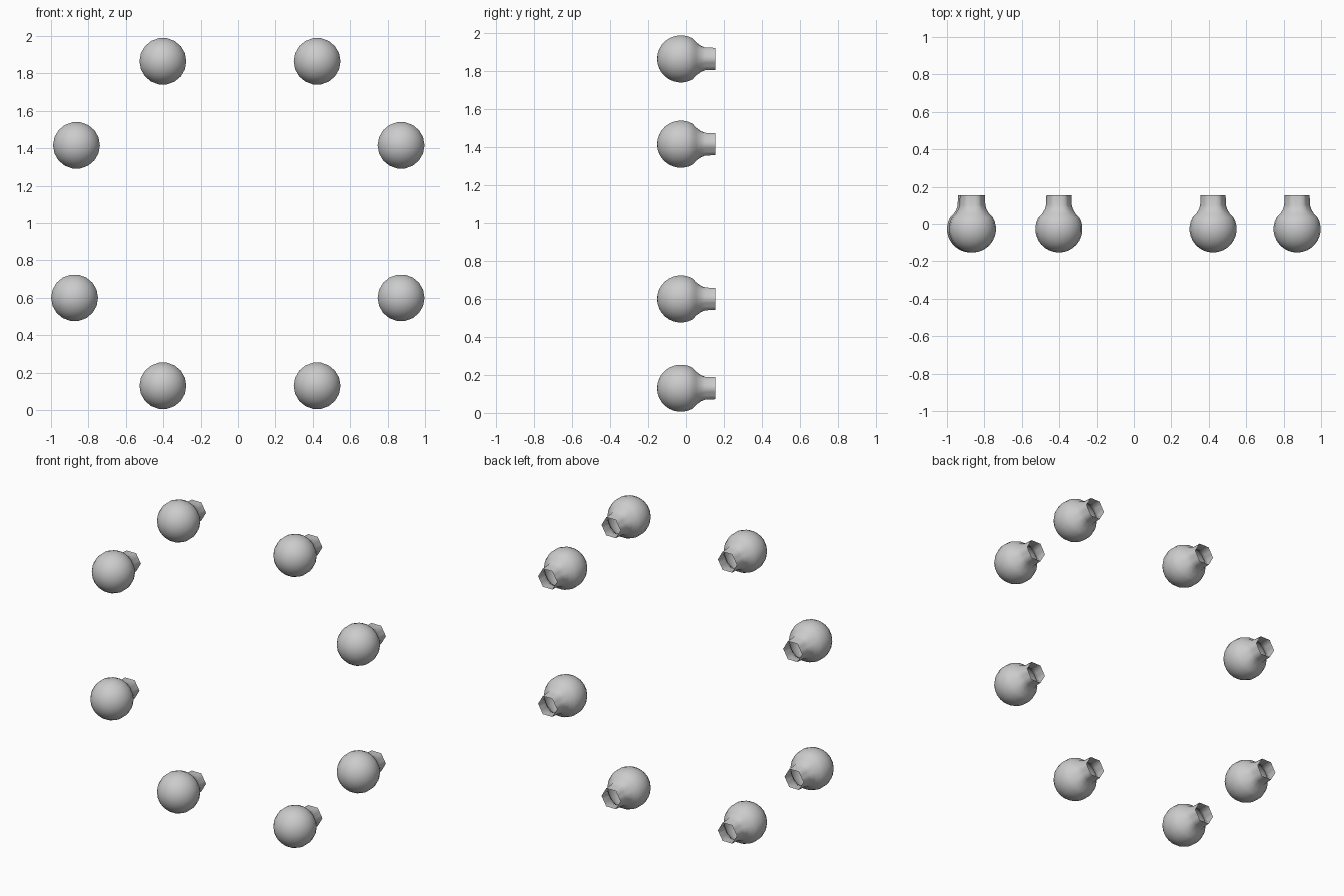
import bpy, bmesh, math

if "Cube" in bpy.data.objects:
    bpy.data.objects.remove(bpy.data.objects["Cube"])

SEG = 18
R = 0.126
CY = -0.027

# Bulb profile: (radius, y, how hexagonal the section is)
profile = []
for i in range(1, 11):
    a = math.radians(12 * i)
    profile.append((R * math.sin(a), CY - R * math.cos(a), 0.0))
profile += [(0.091, 0.054, 0.2), (0.075, 0.08, 0.6), (0.069, 0.102, 1.0), (0.067, 0.155, 1.0)]


def hex_factor(a):
    # Distance to the edge of a unit hexagon with corners on the x axis
    third = math.pi / 3
    return math.cos(third / 2) / math.cos(a % third - third / 2)


def make_bulb_mesh():
    bm = bmesh.new()
    rings = []
    for r, y, h in profile:
        ring = []
        for i in range(SEG):
            a = 2 * math.pi * i / SEG
            k = r * (1 - h + h * hex_factor(a))
            ring.append(bm.verts.new((k * math.cos(a), y, k * math.sin(a))))
        rings.append(ring)
    tip = bm.verts.new((0, CY - R, 0))
    for i in range(SEG):
        j = (i + 1) % SEG
        bm.faces.new((tip, rings[0][i], rings[0][j]))
        for lo, hi in zip(rings, rings[1:]):
            bm.faces.new((lo[i], hi[i], hi[j], lo[j]))
    bmesh.ops.recalc_face_normals(bm, faces=bm.faces)
    # The neck is open at the back, so check the front faces outward
    bm.normal_update()
    if tip.link_faces[0].normal.y > 0:
        bmesh.ops.reverse_faces(bm, faces=bm.faces)
    for f in bm.faces:
        f.smooth = True
    mesh = bpy.data.meshes.new("bulb")
    bm.to_mesh(mesh)
    bm.free()
    return mesh


# Eight bulbs in a ring
bulb = make_bulb_mesh()
centres = [(-0.402, 0.13), (0.423, 0.13), (0.872, 0.60), (0.872, 1.416),
           (0.423, 1.865), (-0.402, 1.865), (-0.864, 1.416), (-0.874, 0.60)]
for n, (x, z) in enumerate(centres):
    ob = bpy.data.objects.new(f"light_bulb_{n + 1}", bulb)
    ob.location = (x, 0, z)
    bpy.context.collection.objects.link(ob)
